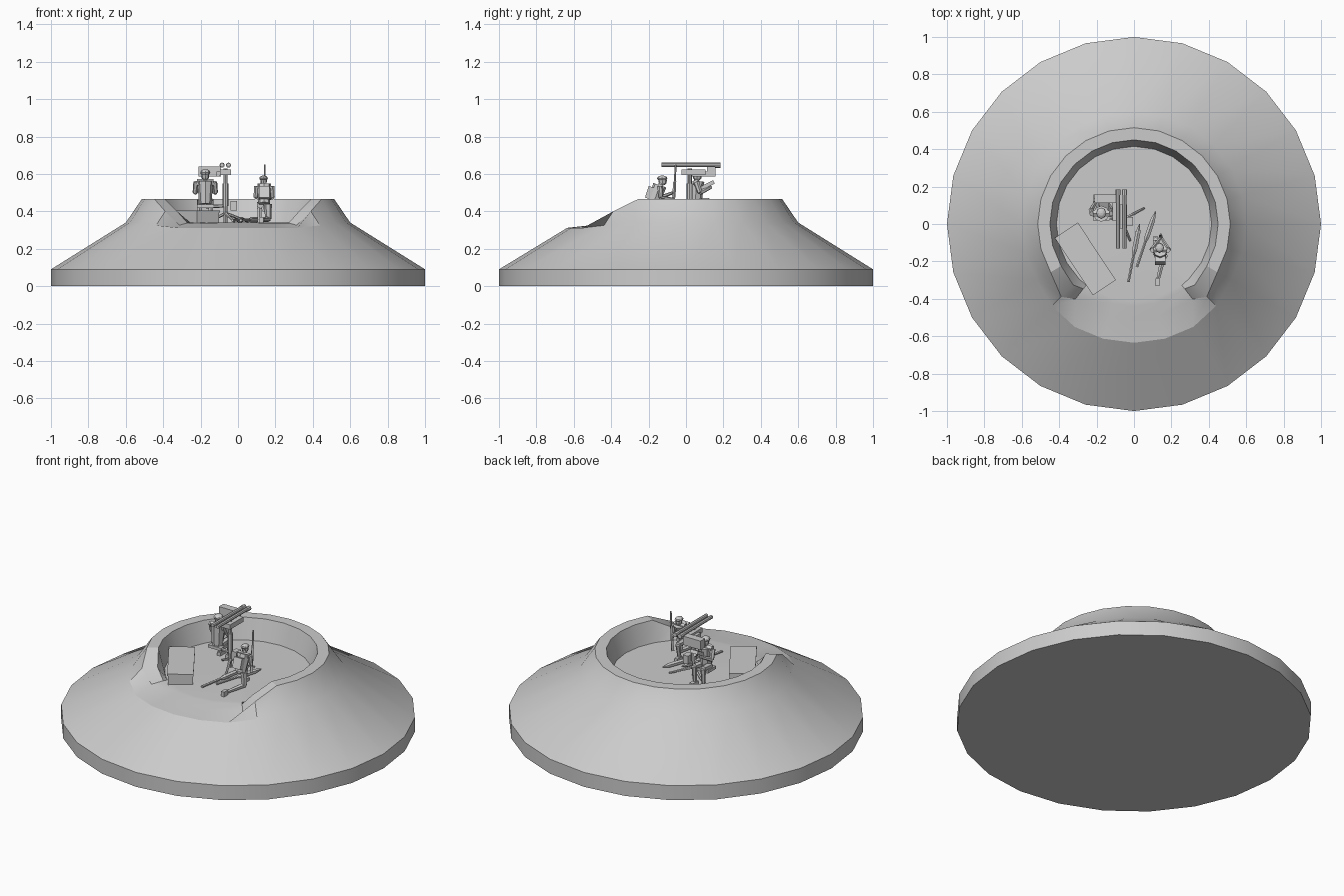
import bpy, bmesh
from math import sin, cos, radians
from mathutils import Vector, Matrix

if "Cube" in bpy.data.objects:
    bpy.data.objects.remove(bpy.data.objects["Cube"])

FLOOR = 0.34


def finish(name, bm):
    bmesh.ops.recalc_face_normals(bm, faces=bm.faces)
    me = bpy.data.meshes.new(name)
    bm.to_mesh(me)
    bm.free()
    ob = bpy.data.objects.new(name, me)
    bpy.context.collection.objects.link(ob)
    return ob


def limb(name, p, q, r1, r2=None, sides=6):
    """Tapered prism from p to q."""
    p, q = Vector(p), Vector(q)
    d = q - p
    m = Matrix.Translation((p + q) / 2) @ d.to_track_quat('Z', 'Y').to_matrix().to_4x4()
    bm = bmesh.new()
    bmesh.ops.create_cone(bm, cap_ends=True, segments=sides, radius1=r1,
                          radius2=r1 if r2 is None else r2, depth=d.length, matrix=m)
    return finish(name, bm)


def box(name, c, size, rz=0, rx=0):
    bm = bmesh.new()
    m = (Matrix.Translation(c) @ Matrix.Rotation(radians(rz), 4, 'Z')
         @ Matrix.Rotation(radians(rx), 4, 'X') @ Matrix.Diagonal((*size, 1)))
    bmesh.ops.create_cube(bm, size=1, matrix=m)
    return finish(name, bm)


def ball(name, c, scale):
    bm = bmesh.new()
    bmesh.ops.create_uvsphere(bm, u_segments=8, v_segments=6, radius=1,
                              matrix=Matrix.Translation(c) @ Matrix.Diagonal((*scale, 1)))
    return finish(name, bm)


# Earth mound with horseshoe parapet: one radial profile per 15 degree column
WALL = [(1, 0), (1, .09), (.6, .34), (.515, .465), (.45, .465), (.415, FLOOR)]
WALL_END = [(1, 0), (1, .09), (.62, .325), (.55, .40), (.46, .40), (.415, FLOOR)]
OPENING = [(1, 0), (1, .09), (.635, .312), (.51, .326), (.44, .338), (.415, FLOOR)]
bm = bmesh.new()
columns = []
for i in range(24):
    k = (i + 12) % 24 - 12
    prof = OPENING if abs(k) <= 2 else WALL_END if abs(k) == 3 else WALL
    col = []
    for j, (r, z) in enumerate(prof):
        deg = k * 15
        if abs(k) == 2 and j > 2:
            deg = 38 if k > 0 else -38
        a = radians(deg - 90)
        col.append(bm.verts.new((r * cos(a), r * sin(a), z)))
    columns.append(col)
centre = bm.verts.new((0, 0, FLOOR))
for i in range(24):
    a, b = columns[i], columns[(i + 1) % 24]
    for j in range(5):
        bm.faces.new((a[j], b[j], b[j + 1], a[j + 1]))
    bm.faces.new((a[5], b[5], centre))
bm.faces.new([c[0] for c in columns])
mound = finish("earth_mound", bm)
bpy.context.view_layer.objects.active = mound
mound.select_set(True)
bpy.ops.object.shade_smooth_by_angle(angle=radians(25))

# Storage crate with lid
box("crate", (-.26, -.187, .365), (.14, .36, .06), 33.5)
box("crate_lid", (-.26, -.187, .4), (.148, .368, .012), 33.5)

# Spare missiles lying on the floor
for n, (nose, tail) in enumerate([((.115, .065), (.015, -.23)), ((.03, 0), (-.03, -.31))]):
    p, q = Vector((*nose, .357)), Vector((*tail, .352))
    at = lambda t: p.lerp(q, t)
    limb(f"missile_nose_{n}", at(.15), at(0), .015, .003)
    limb(f"missile_body_{n}", at(.15), at(.45), .015)
    limb(f"missile_taper_{n}", at(.45), at(.55), .015, .007)
    limb(f"missile_motor_{n}", at(.55), at(1), .008)

# Launcher pedestal and tripod feet
limb("pedestal", (-.067, .02, FLOOR), (-.067, .02, .63), .011, sides=8)
limb("pedestal_sleeve", (-.067, .02, .43), (-.067, .02, .55), .016, sides=8)
for n, tip in enumerate([(.055, .085), (-.02, -.09), (-.15, .06)]):
    limb(f"tripod_leg_{n}", (-.067, .02, .39), (*tip, .345), .009, .006)
box("battery_box", (-.022, .015, .43), (.035, .045, .05))
box("launcher_cradle", (-.067, .04, .61), (.06, .13, .03))

# Twin missile tubes
for n, x in enumerate((-.085, -.051)):
    limb(f"launch_tube_{n}", (x, -.13, .649), (x, .155, .649), .011, sides=8)
    limb(f"tube_cap_{n}", (x, .155, .647), (x, .185, .647), .014, sides=8)

# Sight unit and seat frame
box("sight_unit", (-.15, .135, .613), (.12, .045, .055))
box("sight_side_arm", (-.105, .08, .6), (.018, .13, .025))
box("control_panel", (-.16, .105, .535), (.05, .1, .02), 0, 27)
limb("seat_arm", (-.067, .02, .43), (-.17, .04, .425), .009)
box("seat", (-.175, .06, .428), (.09, .08, .018))

# Seated operator
X = -.175
limb("operator_torso", (X, .05, .44), (X, .055, .56), .033, .043, 8)
limb("operator_shoulders", (X - .045, .055, .552), (X + .045, .055, .552), .02)
limb("operator_neck", (X, .055, .55), (X, .058, .59), .014)
ball("operator_head", (X, .06, .59), (.021, .025, .028))
ball("operator_helmet", (X, .058, .607), (.027, .03, .018))
for s, side in ((-1, "left"), (1, "right")):
    limb(f"operator_upper_arm_{side}", (X + s * .048, .055, .557), (X + s * .055, .075, .5), .016, .013)
    limb(f"operator_forearm_{side}", (X + s * .055, .075, .5), (X + s * .02, .135, .53), .013, .009)
    limb(f"operator_thigh_{side}", (X + s * .022, .05, .447), (X + s * .03, .125, .455), .021, .017)
    limb(f"operator_shin_{side}", (X + s * .03, .125, .455), (X + s * .03, .12, .36), .016, .011)
    box(f"operator_boot_{side}", (X + s * .03, .13, .35), (.024, .055, .022))

# Kneeling guard with upright rifle
X = .14
limb("guard_torso", (X, -.175, .44), (X, -.14, .54), .031, .037, 8)
limb("guard_shoulders", (X - .037, -.14, .532), (X + .037, -.14, .532), .017)
limb("guard_neck", (X, -.14, .53), (X, -.13, .56), .012)
ball("guard_head", (X - .003, -.125, .563), (.018, .023, .025))
ball("guard_helmet", (X - .003, -.127, .577), (.023, .028, .015))
box("guard_backpack", (X, -.195, .5), (.055, .03, .065), 0, -18)
limb("guard_thigh_left", (X - .02, -.165, .435), (X - .025, -.085, .44), .02, .016)
limb("guard_shin_left", (X - .025, -.085, .44), (X - .025, -.1, .355), .015, .011)
box("guard_boot_left", (X - .025, -.09, .35), (.022, .05, .02))
limb("guard_thigh_right", (X + .02, -.17, .44), (X + .022, -.17, .36), .021, .017)
limb("guard_shin_right", (X + .02, -.165, .358), (X - .01, -.29, .355), .016, .011)
box("guard_boot_right", (X - .014, -.312, .355), (.022, .04, .03))
for s, side, z in ((-1, "left", .5), (1, "right", .465)):
    limb(f"guard_upper_arm_{side}", (X + s * .041, -.14, .535), (X + s * .046, -.135, .475), .014, .011)
    limb(f"guard_forearm_{side}", (X + s * .046, -.135, .475), (X + .005, -.07, z), .011, .008)
limb("rifle_stock", (X + .003, -.074, .40), (X + .003, -.065, .48), .011, .008, 4)
limb("rifle_receiver", (X + .003, -.065, .48), (X + .003, -.06, .56), .009, .008, 4)
limb("rifle_barrel", (X + .003, -.06, .56), (X + .003, -.055, .65), .005, sides=6)
